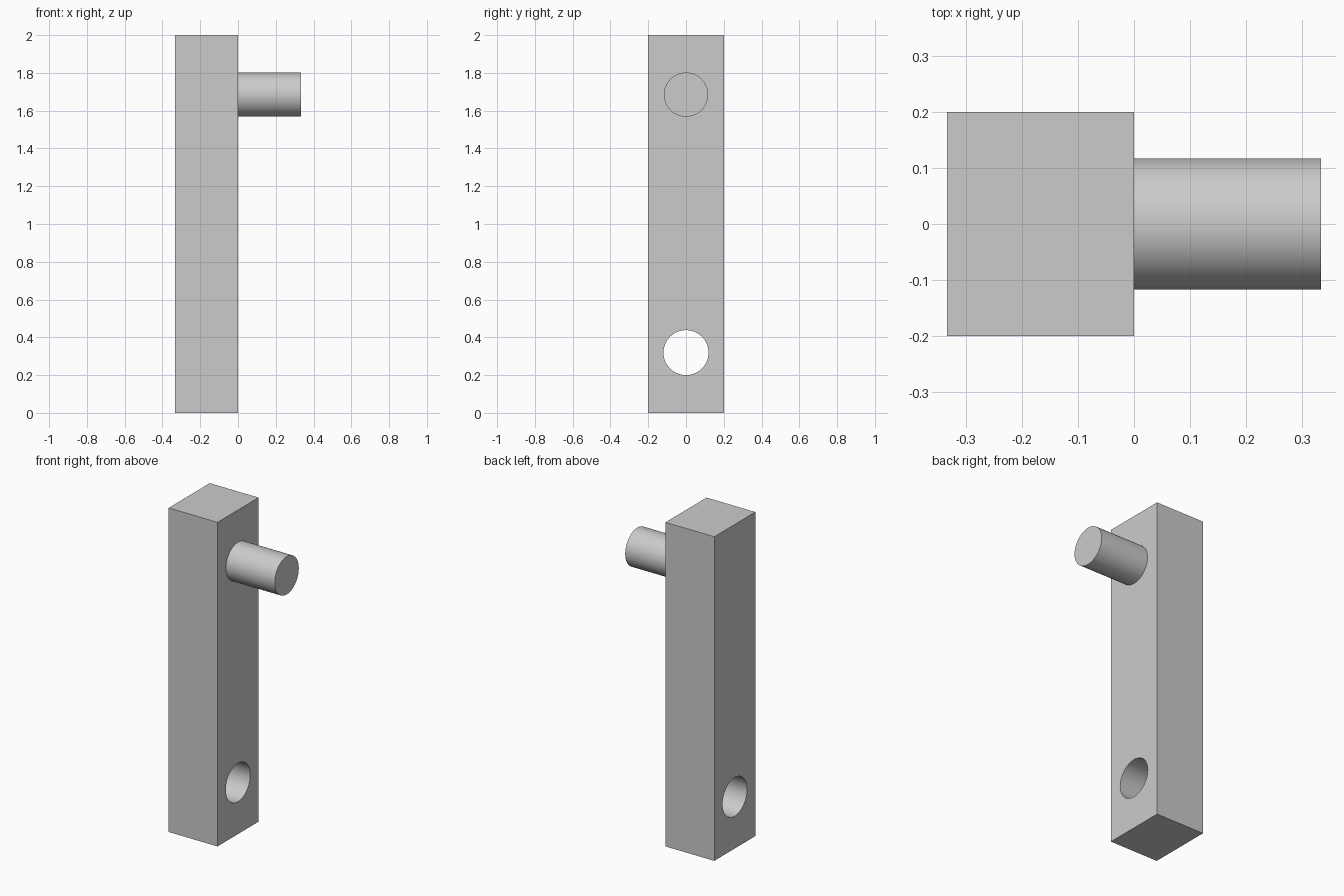
import bpy, bmesh, math
from mathutils import Matrix, Vector

cube = bpy.data.objects.get("Cube")
if cube:
    bpy.data.objects.remove(cube, do_unlink=True)

# Single plain grey
grey = bpy.data.materials.new("plain_grey")
grey.use_nodes = True
color = (0.6, 0.6, 0.6, 1)
grey.diffuse_color = color
grey.node_tree.nodes["Principled BSDF"].inputs["Base Color"].default_value = color

WIDTH, DEPTH, HEIGHT = 0.333, 0.4, 2.0


def add_object(name, bm):
    mesh = bpy.data.meshes.new(name)
    bm.to_mesh(mesh)
    bm.free()
    mesh.materials.append(grey)
    obj = bpy.data.objects.new(name, mesh)
    bpy.context.collection.objects.link(obj)
    return obj


def x_cylinder(name, radius, x0, x1, z, open_base=False):
    bm = bmesh.new()
    place = Matrix.Translation(((x0 + x1) / 2, 0, z)) @ Matrix.Rotation(math.pi / 2, 4, "Y")
    bmesh.ops.create_cone(bm, cap_ends=True, segments=96, radius1=radius,
                          radius2=radius, depth=x1 - x0, matrix=place)
    if open_base:
        base = [f for f in bm.faces if f.calc_center_median().x < x0 + 0.001]
        bmesh.ops.delete(bm, geom=base, context="FACES")
    return add_object(name, bm)


def smooth(obj):
    bpy.ops.object.select_all(action="DESELECT")
    obj.select_set(True)
    bpy.context.view_layer.objects.active = obj
    bpy.ops.object.shade_smooth_by_angle(angle=math.radians(30))


# Square upright bar
bm = bmesh.new()
bmesh.ops.create_cube(bm, size=1)
bmesh.ops.scale(bm, vec=Vector((WIDTH, DEPTH, HEIGHT)), verts=bm.verts)
bmesh.ops.translate(bm, vec=Vector((-WIDTH / 2, 0, HEIGHT / 2)), verts=bm.verts)
bar = add_object("upright_bar", bm)

# Round hole through the lower end
cutter = x_cylinder("hole_cutter", 0.119, -WIDTH - 0.1, 0.1, 0.319)
cutter.hide_render = True
hole = bar.modifiers.new("through_hole", "BOOLEAN")
hole.operation = "DIFFERENCE"
hole.solver = "EXACT"
hole.object = cutter
bpy.context.view_layer.objects.active = bar
bpy.ops.object.modifier_apply(modifier=hole.name)
bpy.data.objects.remove(cutter, do_unlink=True)
smooth(bar)

# Round peg near the top, open where it meets the bar
peg = x_cylinder("round_peg", 0.117, 0, WIDTH, 1.685, open_base=True)
smooth(peg)
